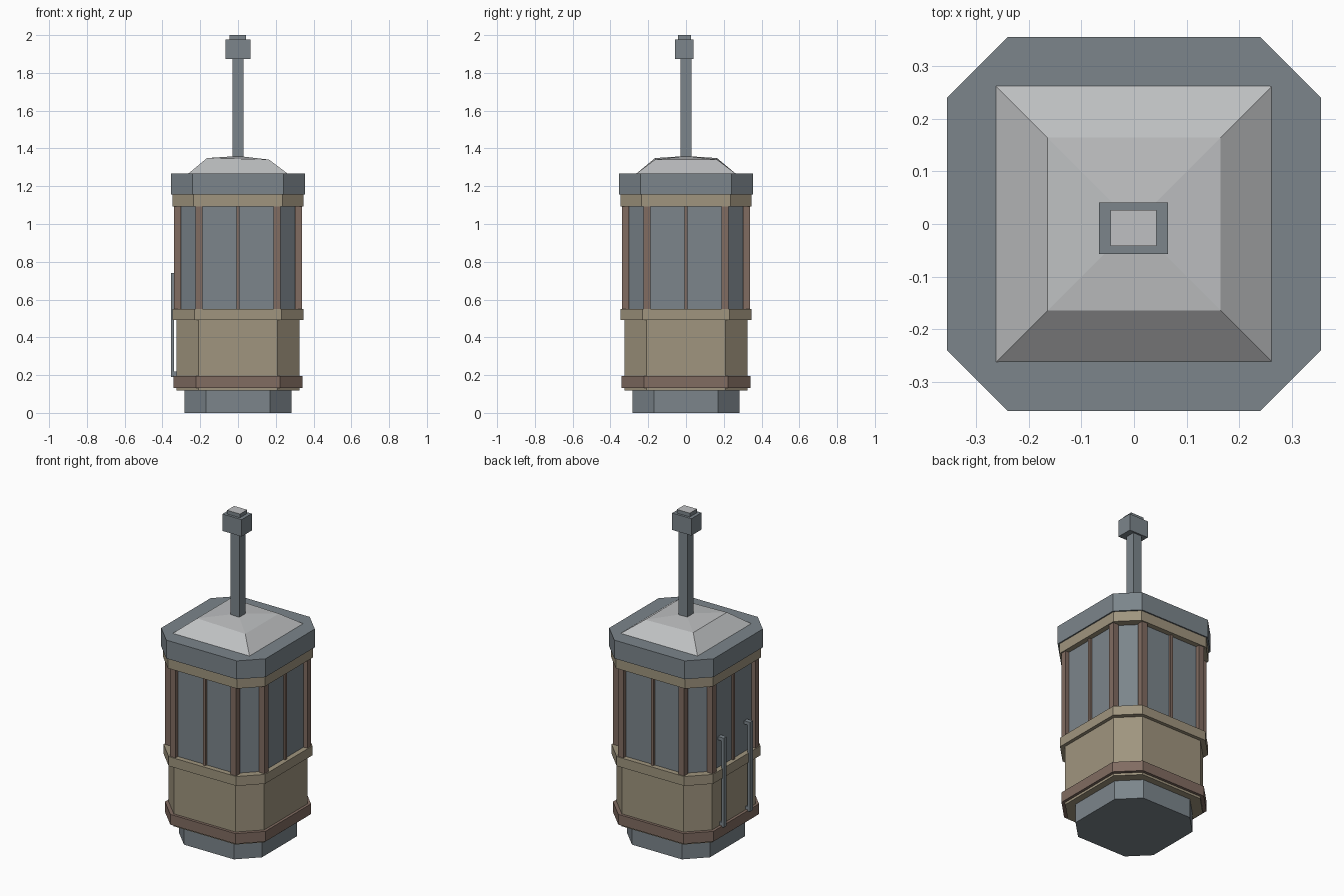
import bpy
import bmesh

cube = bpy.data.objects.get("Cube")
if cube:
    bpy.data.objects.remove(cube, do_unlink=True)


def material(name, rgb):
    m = bpy.data.materials.new(name)
    m.use_nodes = True
    m.diffuse_color = (*rgb, 1)
    m.node_tree.nodes["Principled BSDF"].inputs["Base Color"].default_value = (*rgb, 1)
    return m


STEEL = material("steel grey", (0.20, 0.235, 0.26))
TAN = material("tan panel", (0.35, 0.30, 0.21))
BROWN = material("brown trim", (0.22, 0.15, 0.12))
ROOF = material("pale roof", (0.52, 0.53, 0.54))


def finish(name, bm, *mats):
    bmesh.ops.recalc_face_normals(bm, faces=bm.faces)
    mesh = bpy.data.meshes.new(name)
    bm.to_mesh(mesh)
    bm.free()
    for m in mats:
        mesh.materials.append(m)
    obj = bpy.data.objects.new(name, mesh)
    bpy.context.collection.objects.link(obj)
    return obj


def octagon(name, half, flat, z0, z1, mat):
    """Square prism with cut corners: half width and half length of each flat side."""
    bm = bmesh.new()
    quarter = [(half, -flat), (half, flat)]
    ring = []
    for _ in range(4):
        ring += quarter
        quarter = [(-y, x) for x, y in quarter]
    base = bm.faces.new([bm.verts.new((x, y, z0)) for x, y in ring])
    top = bmesh.ops.extrude_face_region(bm, geom=[base], use_keep_orig=True)["geom"]
    for v in top:
        if isinstance(v, bmesh.types.BMVert):
            v.co.z = z1
    return finish(name, bm, mat)


def add_box(bm, lo, hi):
    for v in bmesh.ops.create_cube(bm, size=1)["verts"]:
        for i in range(3):
            v.co[i] = lo[i] if v.co[i] < 0 else hi[i]


def box(name, lo, hi, *mats):
    bm = bmesh.new()
    add_box(bm, lo, hi)
    return finish(name, bm, *mats)


# Stacked cabin layers
octagon("floor_base", 0.283, 0.17, 0, 0.12, STEEL)
octagon("lower_body", 0.325, 0.21, 0.118, 0.51, TAN)
octagon("bumper_belt", 0.342, 0.222, 0.132, 0.195, BROWN)
octagon("window_sill", 0.346, 0.23, 0.492, 0.55, TAN)
octagon("window_glass", 0.315, 0.2, 0.54, 1.10, STEEL)
octagon("top_band", 0.347, 0.235, 1.093, 1.156, TAN)
octagon("roof_rim", 0.355, 0.24, 1.155, 1.268, STEEL)

# Window posts and mullions on the four sides
bm = bmesh.new()
for axis in (0, 1):
    for side in (-1, 1):
        for centre, width, outer in ((-0.207, 0.037, 0.34), (0, 0.018, 0.328), (0.207, 0.037, 0.34)):
            lo, hi = [0, 0, 0.545], [0, 0, 1.096]
            lo[axis], hi[axis] = sorted((side * 0.302, side * outer))
            lo[1 - axis], hi[1 - axis] = centre - width / 2, centre + width / 2
            add_box(bm, lo, hi)
finish("window_posts", bm, BROWN)

# Hipped roof with a shallow peak
bm = bmesh.new()
corners = ((-1, -1), (1, -1), (1, 1), (-1, 1))
low = [bm.verts.new((x * 0.264, y * 0.264, 1.266)) for x, y in corners]
mid = [bm.verts.new((x * 0.164, y * 0.164, 1.345 - 0.004 * x)) for x, y in corners]
peak = bm.verts.new((0, 0, 1.36))
for i in range(4):
    j = (i + 1) % 4
    bm.faces.new((low[i], low[j], mid[j], mid[i]))
    bm.faces.new((mid[i], mid[j], peak))
bm.faces.new(low[::-1])
finish("roof", bm, ROOF)

# Hanger pole, clamp head and cap
box("hanger_pole", (-0.03, -0.03, 1.34), (0.03, 0.03, 1.88), STEEL)
box("clamp_head", (-0.066, -0.057, 1.873), (0.065, 0.041, 1.977), STEEL)
cap = box("clamp_cap", (-0.045, -0.042, 1.97), (0.043, 0.027, 2.0), STEEL, ROOF)
for face in cap.data.polygons:
    face.material_index = int(face.normal.z > 0.5)

# Pair of door rails with end brackets
for label, y in (("front", -0.13), ("back", 0.125)):
    bm = bmesh.new()
    add_box(bm, (-0.355, y - 0.014, 0.19), (-0.338, y + 0.014, 0.74))
    for z in (0.198, 0.72):
        add_box(bm, (-0.345, y - 0.014, z), (-0.31, y + 0.014, z + 0.02))
    finish(label + "_door_rail", bm, STEEL)
